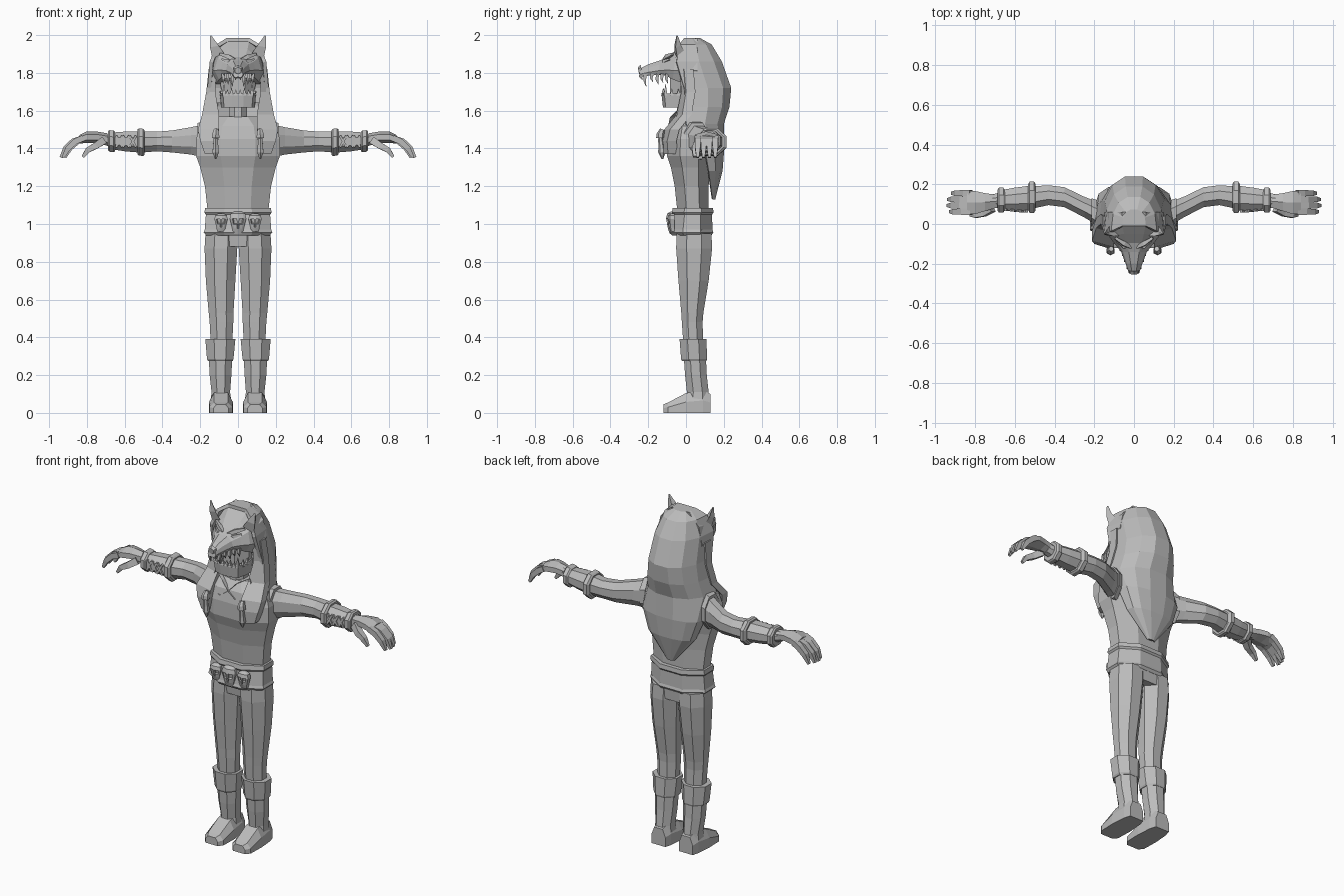
import bpy, bmesh, math
from mathutils import Vector

grey = bpy.data.materials.new("plain grey")
grey.diffuse_color = (0.5, 0.5, 0.5, 1)


def finish(name, bm, mirror=False, thick=0):
    bmesh.ops.recalc_face_normals(bm, faces=bm.faces)
    me = bpy.data.meshes.new(name)
    bm.to_mesh(me)
    bm.free()
    me.materials.append(grey)
    ob = bpy.data.objects.new(name, me)
    bpy.context.collection.objects.link(ob)
    if thick:
        m = ob.modifiers.new("thickness", 'SOLIDIFY')
        m.thickness, m.offset = thick, -1
    if mirror:
        m = ob.modifiers.new("mirror", 'MIRROR')
        m.use_clip = m.use_mirror_merge = False
    return ob


def skin(rings, bm=None, closed=True, caps=(True, True)):
    """Bridge equal-sized rings of points."""
    bm = bm or bmesh.new()
    vs = [[bm.verts.new(p) for p in r] for r in rings]
    n = len(vs[0])
    for a, b in zip(vs, vs[1:]):
        for i in range(n if closed else n - 1):
            j = (i + 1) % n
            bm.faces.new((a[i], a[j], b[j], b[i]))
    for use, r in zip(caps, (vs[0], vs[-1])):
        if use:
            bm.faces.new(r)
    return bm


def unit_ring(n):
    k = 1 / math.cos(math.pi / n)
    return [(k * math.cos(2 * math.pi * (i + .5) / n), k * math.sin(2 * math.pi * (i + .5) / n))
            for i in range(n)]


def upright(name, rows, n=8, mirror=False):
    """Rows: z, x0, x1, y0, y1."""
    return finish(name, skin([[((a + b) / 2 + (b - a) / 2 * u, (c + d) / 2 + (d - c) / 2 * v, z)
                               for u, v in unit_ring(n)] for z, a, b, c, d in rows]), mirror)


def sideways(name, rows, n=8):
    """Rows: x, y centre, z centre, half y, half z."""
    return finish(name, skin([[(x, cy + hy * u, cz + hz * v) for u, v in unit_ring(n)]
                              for x, cy, cz, hy, hz in rows]), True)


def tube(bm, pts, radii, n=4):
    pts = [Vector(p) for p in pts]
    rings = []
    for i, (p, r) in enumerate(zip(pts, radii)):
        t = (pts[min(i + 1, len(pts) - 1)] - pts[max(i - 1, 0)]).normalized()
        s = t.cross(Vector((0, 1, 0)) if abs(t.y) < .9 else Vector((0, 0, 1))).normalized()
        w = t.cross(s)
        rings.append([p + r * (u * s + v * w) for u, v in unit_ring(n)])
    return skin(rings, bm)


# torso, neck, hips
upright("torso", [(z, -w, w, a, b) for z, w, a, b in (
    (1.06, .16, -.045, .12), (1.2, .175, -.06, .12), (1.3, .2, -.08, .125), (1.36, .222, -.1, .135),
    (1.45, .222, -.1, .14), (1.52, .2, -.085, .14), (1.57, .12, -.045, .12))])
upright("neck", [(1.5, -.05, .05, -.05, .06), (1.66, -.045, .045, -.045, .06)])
upright("hips", [(.88, -.165, .165, -.04, .13), (.97, -.17, .17, -.05, .135)])

# raised collar flaps either side of the V neckline
finish("collar", skin([[(0, -.095, 1.515), (0, -.075, 1.515)], [(.045, -.085, 1.565), (.045, -.06, 1.565)],
                       [(.11, -.05, 1.6), (.11, -.02, 1.6)], [(.15, -.06, 1.5), (.15, -.02, 1.5)],
                       [(.05, -.1, 1.48), (.05, -.06, 1.48)], [(0, -.095, 1.515), (0, -.075, 1.515)]],
                      closed=False, caps=(False, False)), True)

# belt with raised rims
upright("belt", [(z, -w, w, a, b) for z, w, a, b in (
    (.94, .168, -.075, .135), (.955, .182, -.085, .145), (.97, .176, -.08, .14),
    (1.05, .17, -.068, .138), (1.06, .178, -.075, .146), (1.085, .174, -.07, .143))])

# belt skulls with sunken eyes and nose
cols = (-1, -.68, -.16, .16, .68, 1)
for label, cx, s in (("left", -.09, .8), ("middle", 0, 1), ("right", .09, .8)):
    rows = ((-.062, .026, .016), (-.035, .03, .026), (-.012, .036, .03), (.02, .044, .036),
            (.045, .038, .03), (.056, .02, .01))
    bm = skin([[(cx + s * w * c, -.07 - s * d * (1 - .45 * c * c), 1.01 + s * z) for c in cols]
               + [(cx + s * w, -.06, 1.01 + s * z), (cx - s * w, -.06, 1.01 + s * z)]
               for z, w, d in rows])
    bm.faces.ensure_lookup_table()
    bmesh.ops.recalc_face_normals(bm, faces=bm.faces)
    holes = [bm.faces[i] for i in (2 * 8 + 1, 2 * 8 + 3, 1 * 8 + 2)]
    bmesh.ops.inset_individual(bm, faces=holes, thickness=.003, depth=-.012 * s)
    finish(label + "_belt_skull", bm)

# legs, boots, feet
upright("leg", [(.38, .03, .145, -.015, .09), (.48, .025, .15, -.022, .088), (.53, .024, .155, -.025, .092),
                (.7, .014, .17, -.04, .12), (.87, .004, .177, -.052, .138), (.95, .002, .172, -.05, .135)],
        mirror=True)
upright("boot_shaft", [(.06, .035, .145, .0, .125), (.11, .042, .14, .005, .12), (.2, .035, .15, -.005, .11),
                       (.3, .03, .155, -.012, .105)], mirror=True)
upright("boot_cuff", [(.275, .028, .158, -.022, .108), (.285, .024, .164, -.026, .112),
                      (.39, .014, .173, -.034, .108)], mirror=True)
finish("foot", skin([[(.09 + w * u, y, h * v) for u, v in ((-1, 0), (1, 0), (1, .55), (.6, 1), (-.6, 1), (-1, .55))]
                     for y, w, h in ((-.12, .04, .045), (-.095, .06, .055), (0, .063, .105),
                                     (.09, .056, .12), (.13, .045, .1))]), True)

# arms, sleeve rims, bracers
sideways("arm", [(.17, .045, 1.44, .06, .09), (.25, .085, 1.44, .052, .072), (.35, .135, 1.437, .05, .058),
                 (.43, .145, 1.437, .05, .052), (.5, .135, 1.435, .055, .056), (.56, .13, 1.435, .055, .053),
                 (.66, .12, 1.44, .042, .036), (.72, .115, 1.45, .032, .027)])
sideways("armhole_rim", [(.185, .045, 1.44, .075, .1), (.215, .06, 1.44, .07, .095)])
sideways("bracer", [(.53, .13, 1.435, .062, .056), (.6, .125, 1.437, .058, .052), (.67, .12, 1.44, .05, .044)])
for label, x, y, z, r in (("elbow_band", .495, .135, 1.432, .072), ("wrist_band", .65, .12, 1.437, .057)):
    sideways(label, [(x, y, z, r * .9, r * .9), (x + .008, y, z, r * 1.1, r),
                     (x + .03, y, z + .003, r * 1.1, r), (x + .038, y, z + .003, r * .9, r * .9)])

# crossed laces on the front of the bracer
bm = bmesh.new()
for i in range(3):
    x = .54 + i * .036
    for a in (-1, 1):
        tube(bm, [(x, .064 + i * .003, 1.437 - a * .03), (x + .034, .065 + i * .003, 1.437 + a * .03)], (.006, .006))
finish("bracer_laces", bm, True)

# hands
sideways("palm", [(.69, .115, 1.45, .032, .026), (.75, .11, 1.46, .045, .026), (.80, .108, 1.46, .058, .026),
                  (.84, .108, 1.448, .058, .02)], 6)
bm = bmesh.new()
for i in range(4):
    y, k = .062 + i * .031, (-.004, .008, .004, -.014)[i]
    tube(bm, [(.82, y, 1.455), (.865 + k, y, 1.437), (.905 + k, y, 1.4), (.93 + k, y, 1.352)],
         (.016, .0155, .014, .007))
tube(bm, [(.715, .08, 1.44), (.755, .055, 1.413), (.795, .045, 1.392), (.822, .045, 1.355)],
     (.02, .017, .014, .007))
finish("fingers", bm, True)

# pelt hood running down the back to a point
hood = []
for z, w, yf, yb in ((1.985, .06, -.01, .075), (1.95, .115, -.035, .14), (1.86, .15, -.05, .195),
                     (1.72, .162, -.01, .245), (1.62, .178, .0, .235), (1.53, .2, .0, .205),
                     (1.4, .195, .1, .205), (1.28, .15, .12, .195), (1.13, .025, .14, .155)):
    ts = [math.radians(-90 + 180 * i / 7) for i in range(8)]
    hood.append([(w * math.copysign(abs(math.sin(t)) ** .85, t), yf + (yb - yf) * max(0, math.cos(t)) ** .85, z)
                 for t in ts])
finish("pelt_hood", skin(hood, closed=False, caps=(True, False)), thick=.02)
finish("pelt_front_strip", skin([[(a, y + .025, z), (b, y + .05, z), (b, y + .1, z), (a, y + .09, z)]
                                 if z > 1.6 else [(a, y, z), (b, y + .03, z), (b, y + .08, z), (a, y + .07, z)]
                                 for z, a, b, y in ((1.82, .115, .155, -.06), (1.7, .12, .168, -.05),
                                                    (1.58, .1, .19, -.05), (1.5, .1, .212, -.115),
                                                    (1.44, .105, .2, -.13), (1.37, .125, .175, -.125))]), True)

# tassels hanging on the chest
tube_pts = [(.115, -.125, 1.5), (.118, -.135, 1.475), (.118, -.135, 1.455)]
bm = tube(bmesh.new(), tube_pts, (.012, .018, .02), 6)
tube(bm, [(.118, -.135, 1.455), (.118, -.13, 1.41), (.118, -.128, 1.38), (.118, -.125, 1.345)],
     (.011, .014, .017, .004), 6)
finish("chest_tassel", bm, True)

# wearer's face inside the mouth
upright("face", [(1.63, -.07, .07, -.07, .08), (1.68, -.088, .088, -.085, .1), (1.78, -.095, .095, -.085, .12),
                 (1.88, -.09, .09, -.03, .12)])

# beast head: upper muzzle and brow, lofted front to back
outline = ((-.8, 0), (.8, 0), (1, .3), (.85, .72), (.4, 1), (-.4, 1), (-.85, .72), (-1, .3))
finish("beast_muzzle", skin([[(w * u, y + lean * v, a + (b - a) * v) for u, v in outline]
                             for y, w, a, b, lean in (
    (-.25, .026, 1.778, 1.825, .01), (-.2, .042, 1.785, 1.845, 0), (-.14, .065, 1.79, 1.865, 0),
    (-.105, .095, 1.785, 1.885, .01), (-.07, .125, 1.765, 1.925, .02), (0, .148, 1.74, 1.968, 0),
    (.06, .148, 1.74, 1.985, 0))]))
finish("nose", tube(bmesh.new(), [(0, -.235, 1.815), (0, -.252, 1.812)], (.024, .016), 6))

# slanted eyes and brows
bm = tube(bmesh.new(), [(.025, -.124, 1.85), (.05, -.115, 1.86), (.085, -.088, 1.872)], (.004, .009, .004))
tube(bm, [(.015, -.118, 1.868), (.05, -.1, 1.885), (.095, -.07, 1.9)], (.007, .011, .006))
finish("eye_and_brow", bm, True)

# pointed ears, hollow at the front
finish("ear", skin([[(.075, -.06, 1.905), (.135, -.045, 1.875), (.115, .0, 1.9), (.1, -.035, 1.895)],
                    [(.102, -.062, 1.945), (.148, -.055, 1.935), (.135, -.025, 1.945), (.125, -.045, 1.94)],
                    [(.142, -.05, 1.999), (.149, -.05, 1.995), (.146, -.043, 1.997), (.145, -.048, 1.996)]]), True)

# lower jaw: trough section swept round the chin
jaw = [(-.098, .05, 1.71), (-.096, -.06, 1.69), (-.08, -.115, 1.69), (-.03, -.13, 1.69)]
jaw += [(-x, y, z) for x, y, z in reversed(jaw)]
finish("lower_jaw", skin([[(x, y, z), (x * .8, y + .02, z), (x * .75, y + .025, 1.635), (x * .92, y + .008, 1.618)]
                          for x, y, z in jaw]))
finish("jaw_hinge", skin([[(x, y, z) for y, z in ((0, 1.64), (.07, 1.66), (.08, 1.8), (-.02, 1.8), (-.0, 1.72))]
                          for x in (.088, .125)]), True)

# teeth: upper row hangs from the muzzle, lower row rises from the jaw
bm = bmesh.new()
for x, y, l in ((.012, -.235, .025), (.03, -.215, .06), (.042, -.18, .035), (.052, -.15, .05),
                (.064, -.125, .04), (.078, -.1, .045)):
    tube(bm, [(x, y, 1.795), (x, y - .004, 1.79 - l * .5), (x, y + .004, 1.788 - l)], (.009, .007, .001))
for x, y, l in ((.012, -.122, .022), (.034, -.12, .03), (.056, -.113, .022), (.074, -.108, .05),
                (.086, -.075, .028), (.088, -.04, .025)):
    tube(bm, [(x, y, 1.68), (x, y, 1.69 + l)], (.01, .001))
finish("teeth", bm, True)
